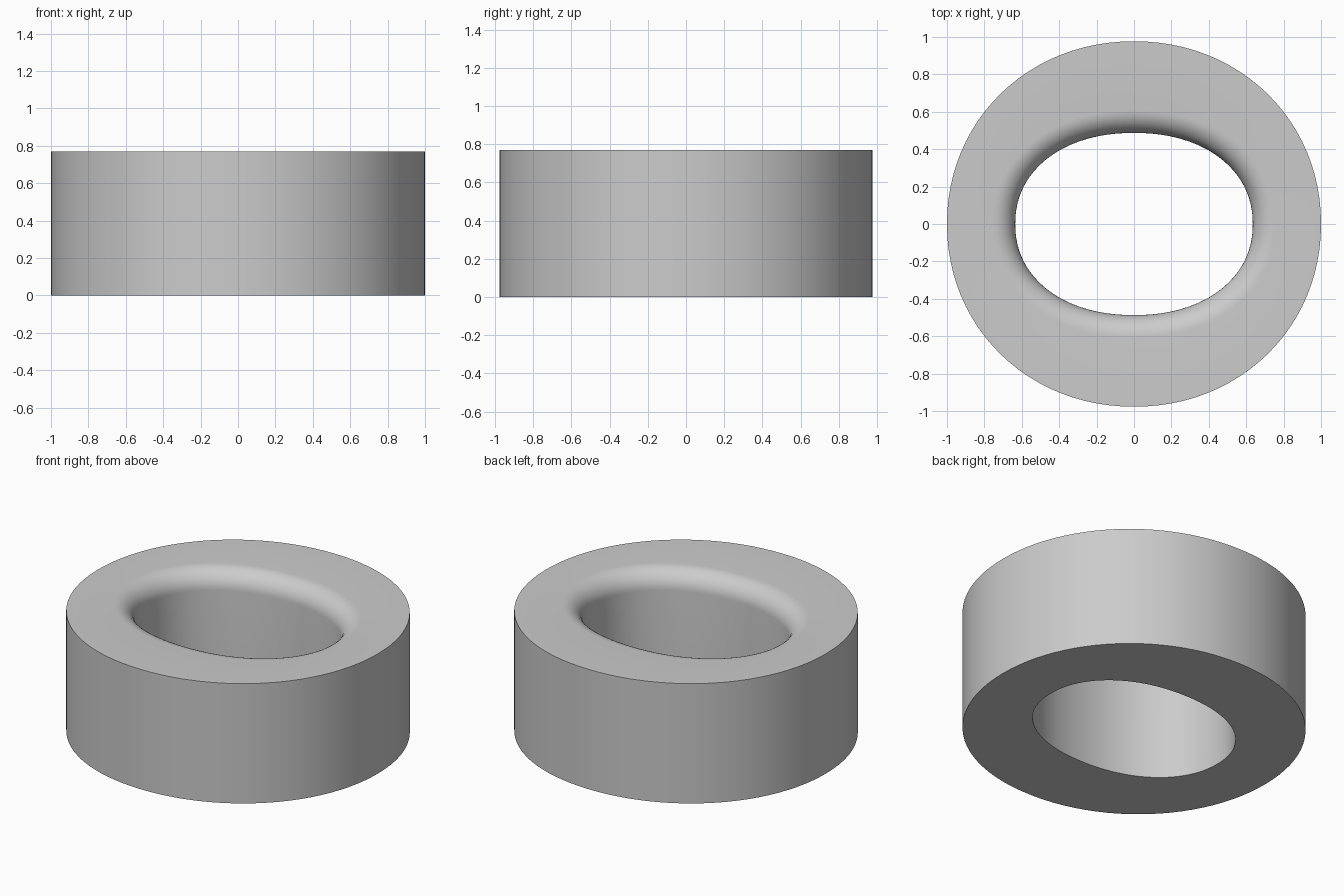
import bpy
import bmesh
import math
from mathutils import Vector

cube = bpy.data.objects.get("Cube")
if cube:
    bpy.data.objects.remove(cube, do_unlink=True)

SEGMENTS = 96
HEIGHT = 0.77
FILLET = 0.12
FILLET_STEPS = 10

grey = bpy.data.materials.new("plain grey")
grey.use_nodes = True
colour = (0.6, 0.6, 0.6, 1)
grey.diffuse_color = colour
grey.node_tree.nodes["Principled BSDF"].inputs["Base Color"].default_value = colour


def oval(rx, ry, power, offset=0.0):
    """Points of a slightly squared oval, pushed outward along its normal."""
    points = []
    for i in range(SEGMENTS):
        a = 2 * math.pi * i / SEGMENTS
        c, s = math.cos(a), math.sin(a)
        x = math.copysign(abs(c) ** (2 / power), c) * rx
        y = math.copysign(abs(s) ** (2 / power), s) * ry
        normal = Vector((math.copysign(abs(x / rx) ** (power - 1), x) / rx,
                         math.copysign(abs(y / ry) ** (power - 1), y) / ry))
        points.append(Vector((x, y)) + normal.normalized() * offset)
    return points


bm = bmesh.new()


def ring(points, z):
    return [bm.verts.new((p.x, p.y, z)) for p in points]


# Outer wall, from the bottom rim to the top rim
outer = oval(1.0, 0.977, 2.05)
rings = [ring(outer, 0), ring(outer, HEIGHT)]

# Rounded upper lip of the hole
for step in range(FILLET_STEPS + 1):
    a = math.pi / 2 * step / FILLET_STEPS
    lip = oval(0.635, 0.487, 2.15, FILLET * (1 - math.sin(a)))
    rings.append(ring(lip, HEIGHT - FILLET * (1 - math.cos(a))))

# Straight hole wall down to the flat underside
rings.append(ring(oval(0.635, 0.487, 2.15), 0))

# Bridge each ring to the next, closing the loop through the underside
for k, low in enumerate(rings):
    high = rings[(k + 1) % len(rings)]
    for i in range(SEGMENTS):
        j = (i + 1) % SEGMENTS
        bm.faces.new((low[i], low[j], high[j], high[i]))
bmesh.ops.recalc_face_normals(bm, faces=bm.faces)

mesh = bpy.data.meshes.new("oval_ring")
bm.to_mesh(mesh)
bm.free()
mesh.materials.append(grey)
body = bpy.data.objects.new("oval_ring", mesh)
bpy.context.collection.objects.link(body)

# Smooth walls with crisp rims
bpy.ops.object.select_all(action="DESELECT")
body.select_set(True)
bpy.context.view_layer.objects.active = body
bpy.ops.object.shade_smooth_by_angle(angle=math.radians(30))
